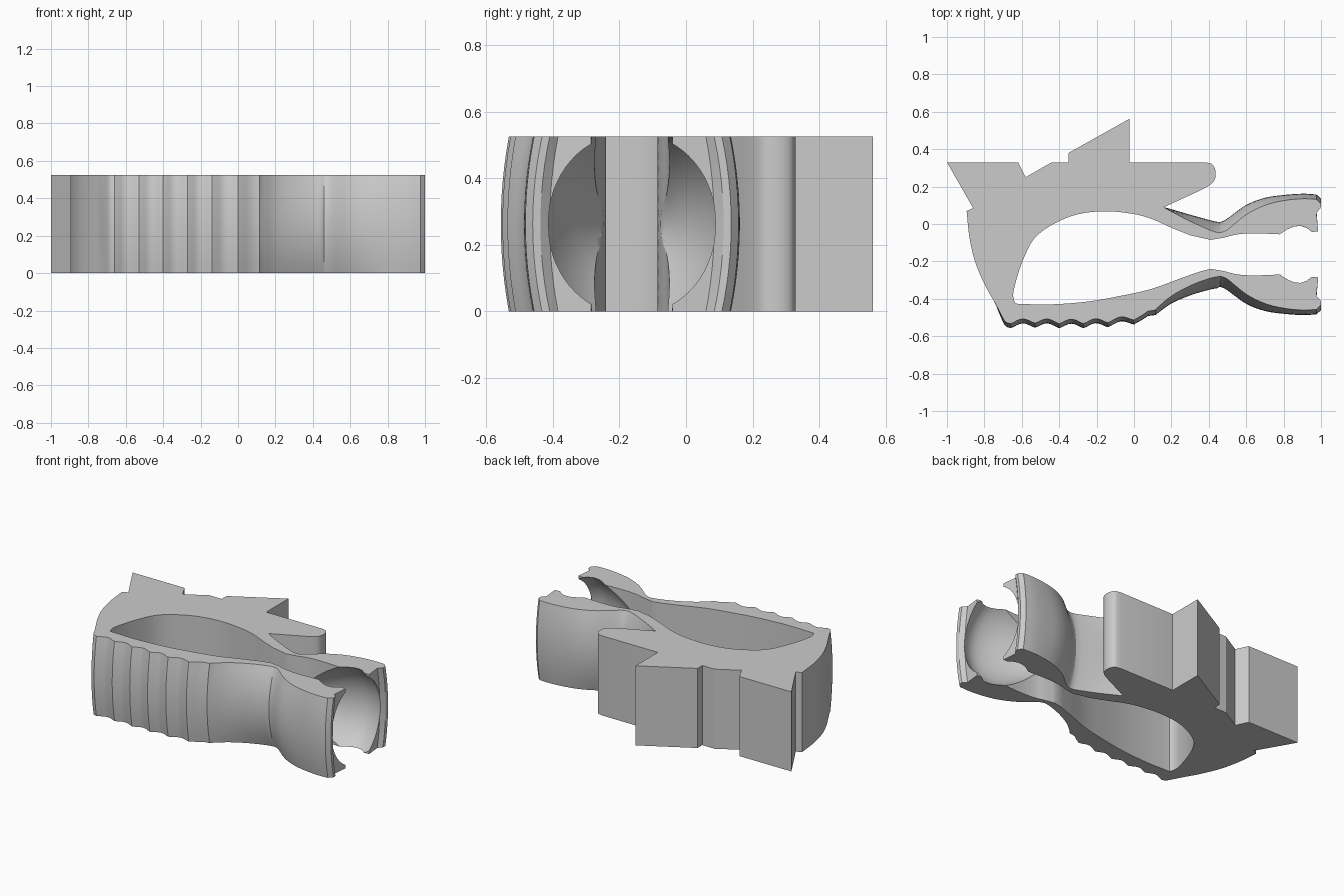
import bpy, bmesh, math
from mathutils import Vector

if "Cube" in bpy.data.objects:
    bpy.data.objects.remove(bpy.data.objects["Cube"])

H = 0.525          # slab height
AXIS = -0.1625     # y of the jaw centre line


def smooth(pts, n=4):
    """Catmull-Rom curve through (x, y, bulge) points."""
    p = [Vector(q) for q in pts]
    p = [2 * p[0] - p[1]] + p + [2 * p[-1] - p[-2]]
    out = []
    for a, b, c, d in zip(p, p[1:], p[2:], p[3:]):
        for k in range(n):
            t = k / n
            out.append(0.5 * (2 * b + (c - a) * t + (2 * a - 5 * b + 4 * c - d) * t * t
                              + (3 * b - a - 3 * c + d) * t ** 3))
    return out + [p[-2]]


def flat(pts):
    return [Vector((x, y, 0)) for x, y in pts]


def mirror(pts):
    return [Vector((p[0], 2 * AXIS - p[1], -p[2])) for p in reversed(pts)]


def link(name, bm):
    bmesh.ops.recalc_face_normals(bm, faces=bm.faces)
    me = bpy.data.meshes.new(name)
    bm.to_mesh(me)
    bm.free()
    ob = bpy.data.objects.new(name, me)
    bpy.context.collection.objects.link(ob)
    return ob


# Stepped back edge and rounded nose
back = flat([(-.86, .085), (-1, .33), (-.62, .33), (-.58, .25), (-.44, .33), (-.35, .33),
             (-.35, .38), (-.025, .562), (-.025, .33)])
nose = smooth([(.38, .33, 0), (.42, .318, 0), (.437, .275, 0), (.425, .225, 0),
               (.37, .188, 0), (.29, .15, 0), (.16, .09, 0)])

# Flared jaw: outer side (third value bulges the wall at mid height) and end lip
jaw_neck = smooth([(.19, .072, .01), (.3, .015, .035), (.42, -.038, .055), (.46, -.046, .056)])
jaw_flare = smooth([(.46, -.046, .056), (.5, -.03, .06), (.6, .05, .052), (.7, .1, .04),
                    (.8, .125, .03), (.9, .135, .027), (.975, .132, .026)])
jaw_lip = [Vector(v) for v in [(1, .108, .028), (.998, .085, .028), (.975, .06, .025), (.985, -.04, 0)]]
jaw_pad = smooth([(.78, -.055, 0), (.64, -.05, 0), (.55, -.056, 0), (.48, -.073, 0), (.41, -.085, 0)])
jaw = jaw_flare + jaw_lip + jaw_pad

# Inner opening
opening = smooth([(.3, -.06, 0), (.2, -.02, 0), (.1, .025, 0), (0, .053, 0), (-.15, .068, 0),
                  (-.3, .052, 0), (-.43, 0, 0), (-.535, -.08, 0), (-.6, -.21, 0), (-.64, -.34, 0),
                  (-.645, -.395, 0), (-.633, -.425, 0)])
floor = smooth([(-.62, -.427, 0), (-.45, -.43, 0), (-.25, -.415, 0), (-.05, -.38, 0),
                (.1, -.345, 0), (.25, -.29, 0), (.35, -.255, 0)])

# Lower outer side: neck, scalloped grip, rounded heel
under = smooth([(.46, -.279, -.062), (.4, -.292, -.06), (.3, -.33, -.052), (.2, -.385, -.04),
                (.12, -.452, -.03)])
grip = [Vector((.115, -.46, -.027)), Vector((.075, -.466, -.026)), Vector((.045, -.487, -.025))]
cusps = [(0, -.513), (-.14, -.528), (-.27, -.533), (-.4, -.533), (-.53, -.53), (-.66, -.533)]
for (x0, y0), (x1, y1) in zip(cusps, cusps[1:]):
    for k in range(8):
        t = k / 8
        grip.append(Vector((x0 + (x1 - x0) * t,
                            y0 + (y1 - y0) * t + .024 * math.sin(math.pi * t) ** 1.4, -.024)))
heel = smooth([(-.66, -.533, -.024), (-.69, -.52, -.022), (-.72, -.465, -.015), (-.745, -.42, 0),
               (-.8, -.32, 0), (-.85, -.2, 0), (-.88, -.07, 0), (-.895, .07, 0)])

outline = (back + nose + jaw_neck[:-1] + jaw + opening + floor + mirror(jaw)
           + under[1:] + grip + heel)

# Body: outline stacked in layers, bulging towards mid height
bm = bmesh.new()
LAYERS = 12
rings = []
for i in range(LAYERS + 1):
    t = 2 * i / LAYERS - 1
    rings.append([bm.verts.new((p.x, p.y + p.z * (1 - t * t), H * i / LAYERS)) for p in outline])
n = len(outline)
for a, b in zip(rings, rings[1:]):
    for j in range(n):
        k = (j + 1) % n
        bm.faces.new((a[j], a[k], b[k], b[j]))
bm.faces.new(rings[0])
bm.faces.new(rings[-1])
body = link("clamp_body", bm)

# Bowl between the jaws: revolved cutter along x
bowl = [v.xy for v in smooth([(.36, .02, 0), (.45, .078, 0), (.55, .14, 0), (.65, .2, 0), (.78, .258, 0),
                              (.89, .28, 0), (.98, .25, 0), (1.05, .21, 0)], 3)]
bm = bmesh.new()
SEG = 64
rings = [[bm.verts.new((x, AXIS + r * math.cos(2 * math.pi * (k + .37) / SEG),
                        H / 2 + 1.12 * r * math.sin(2 * math.pi * (k + .37) / SEG)))
          for k in range(SEG)] for x, r in bowl]
for a, b in zip(rings, rings[1:]):
    for j in range(SEG):
        k = (j + 1) % SEG
        bm.faces.new((a[j], a[k], b[k], b[j]))
bm.faces.new(rings[0])
bm.faces.new(rings[-1])
cutter = link("bowl_cutter", bm)
cutter.hide_render = True

cut = body.modifiers.new("bowl", 'BOOLEAN')
cut.operation = 'DIFFERENCE'
cut.solver = 'EXACT'
cut.object = cutter
bpy.context.view_layer.objects.active = body
body.select_set(True)
cutter.select_set(False)
bpy.ops.object.modifier_apply(modifier=cut.name)
bpy.data.objects.remove(cutter)
bpy.ops.object.shade_smooth_by_angle(angle=math.radians(28))
